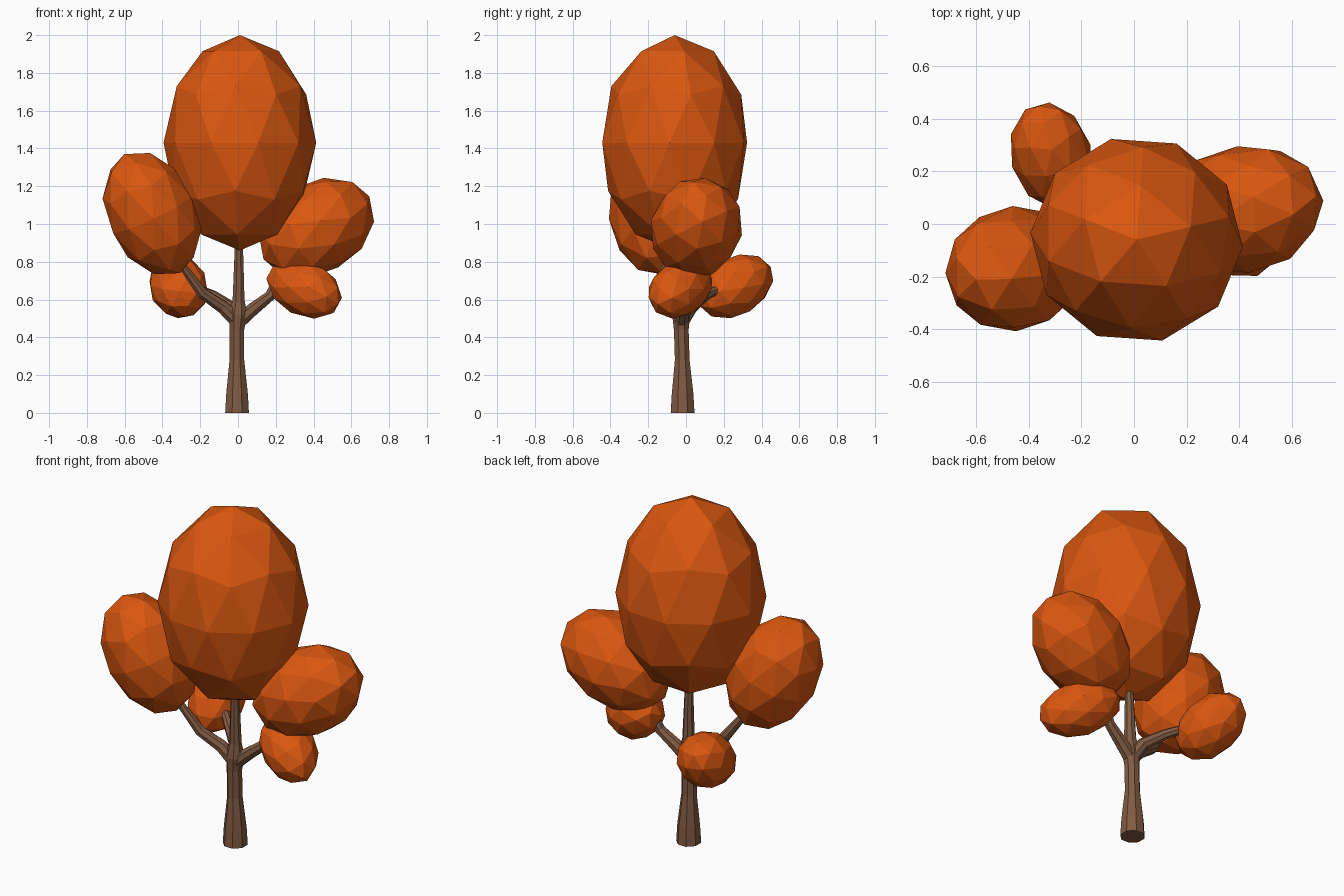
import bpy, bmesh, math
from mathutils import Vector, Matrix

if "Cube" in bpy.data.objects:
    bpy.data.objects.remove(bpy.data.objects["Cube"])

def material(name, color):
    m = bpy.data.materials.new(name)
    m.diffuse_color = (*color, 1)
    m.use_nodes = True
    m.node_tree.nodes["Principled BSDF"].inputs["Base Color"].default_value = m.diffuse_color
    return m

LEAF = material("autumn_leaf", (0.70, 0.095, 0.005))
BARK = material("bark", (0.22, 0.105, 0.055))

def add(name, bm, mat):
    bmesh.ops.recalc_face_normals(bm, faces=bm.faces)
    me = bpy.data.meshes.new(name)
    bm.to_mesh(me)
    bm.free()
    me.materials.append(mat)
    ob = bpy.data.objects.new(name, me)
    bpy.context.collection.objects.link(ob)
    return ob

def foliage(name, center, radii, axis=(0, 0, 1), spin=0):
    """Faceted icosphere stretched along an axis."""
    bm = bmesh.new()
    bmesh.ops.create_icosphere(bm, subdivisions=2, radius=1)
    rot = Vector((0, 0, 1)).rotation_difference(Vector(axis)).to_matrix().to_4x4()
    bm.transform(Matrix.Translation(center) @ rot @ Matrix.Diagonal((*radii, 1))
                 @ Matrix.Rotation(math.radians(spin), 4, 'Z'))
    add(name, bm, LEAF)

def limb(name, points, sides=8):
    """Tapered faceted tube through (x, y, z, radius) points."""
    bm = bmesh.new()
    P = [Vector(p[:3]) for p in points]
    rings = []
    for i, p in enumerate(points):
        d = (P[min(i + 1, len(P) - 1)] - P[max(i - 1, 0)]).normalized()
        q = Vector((0, 0, 1)).rotation_difference(d)
        rings.append([bm.verts.new(P[i] + q @ Vector((
            p[3] * math.cos(math.tau * (k + .5) / sides),
            p[3] * math.sin(math.tau * (k + .5) / sides), 0))) for k in range(sides)])
    for a, b in zip(rings, rings[1:]):
        for k in range(sides):
            j = (k + 1) % sides
            bm.faces.new((a[k], a[j], b[j], b[k]))
    bm.faces.new(rings[0])
    bm.faces.new(rings[-1])
    add(name, bm, BARK)

# Trunk and branches
limb("trunk", [(-.005, -.018, 0, .068), (-.005, -.018, .1, .062), (-.006, -.02, .28, .042),
               (-.006, -.025, .44, .042), (0, -.025, .52, .052), (.003, -.028, .6, .034),
               (.005, -.035, .92, .022)])
limb("left_branch", [(0, -.025, .48, .04), (-.08, -.04, .56, .036),
                     (-.19, -.08, .635, .03), (-.31, -.12, .8, .02)])
limb("right_branch", [(0, -.025, .48, .04), (.08, -.015, .55, .036),
                      (.17, .0, .62, .03), (.25, .02, .8, .02)])
limb("back_branch", [(0, -.025, .48, .04), (-.04, .03, .56, .034),
                     (-.13, .1, .62, .028), (-.24, .2, .67, .02)])

# Foliage clumps
foliage("main_crown", (.01, -.06, 1.43), (.405, .395, .57), spin=14)
foliage("left_clump", (-.455, -.17, 1.055), (.24, .24, .35), (-.42, -.12, .9))
foliage("right_clump", (.415, .055, .98), (.245, .245, .33), (.84, .16, .5))
foliage("low_right_clump", (.35, -.03, .66), (.148, .148, .23), (.75, -.5, -.35))
foliage("low_left_clump", (-.315, .26, .67), (.155, .155, .22), (-.22, .85, .47))
